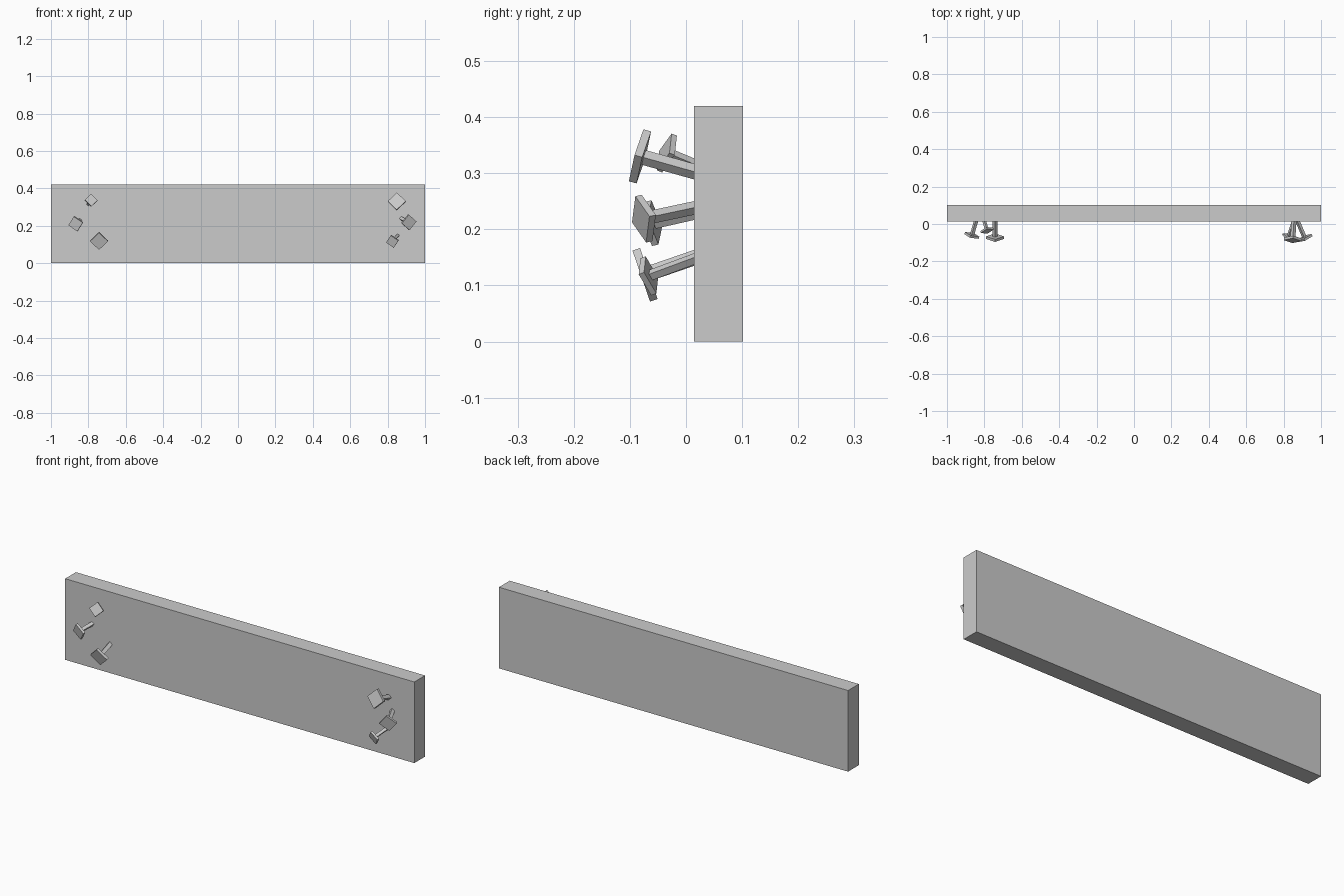
import bpy
from math import radians
from mathutils import Matrix, Vector

cube = bpy.data.objects.get("Cube")
if cube:
    bpy.data.objects.remove(cube)

grey = bpy.data.materials.new("plain grey")
grey.use_nodes = True
colour = (0.6, 0.6, 0.6, 1)
grey.diffuse_color = colour
grey.node_tree.nodes["Principled BSDF"].inputs["Base Color"].default_value = colour


def box(name, size, matrix):
    """Box of the given size, placed by a matrix."""
    bpy.ops.mesh.primitive_cube_add(size=1)
    obj = bpy.context.object
    obj.name = name
    obj.data.transform(matrix @ Matrix.Diagonal((*size, 1)))
    obj.data.materials.append(grey)
    return obj


def nail(name, base, head, width, spin=0):
    """Square nail leaning out of the board, with its head turned on a corner."""
    base, head = Vector(base), Vector(head)
    out = (head - base).normalized()
    lean = Vector((0, -1, 0)).rotation_difference(out).to_matrix().to_4x4()
    turn = lean @ Matrix.Rotation(radians(-45 - spin), 4, "Y")
    start = base - out * 0.02
    shaft = width * 0.28
    box(name + "_shaft", (shaft, (head - start).length, shaft),
        Matrix.Translation((start + head) / 2) @ turn)
    box(name + "_head", (width, width * 0.21, width),
        Matrix.Translation(head) @ turn)


# Plank
box("plank", (2, 0.088, 0.42), Matrix.Translation((0, 0.058, 0.21)))

# Nails at the two ends, from top to bottom
nail("right_top_nail", (-0.80, 0.014, 0.316), (-0.786, -0.034, 0.336), 0.05)
nail("right_middle_nail", (-0.845, 0.014, 0.228), (-0.867, -0.061, 0.211), 0.058, 12)
nail("right_bottom_nail", (-0.743, 0.014, 0.149), (-0.743, -0.073, 0.119), 0.068)
nail("left_top_nail", (0.855, 0.014, 0.303), (0.849, -0.082, 0.33), 0.068)
nail("left_middle_nail", (0.875, 0.014, 0.238), (0.913, -0.075, 0.219), 0.06, 5)
nail("left_bottom_nail", (0.853, 0.014, 0.147), (0.826, -0.067, 0.117), 0.05, 11)
